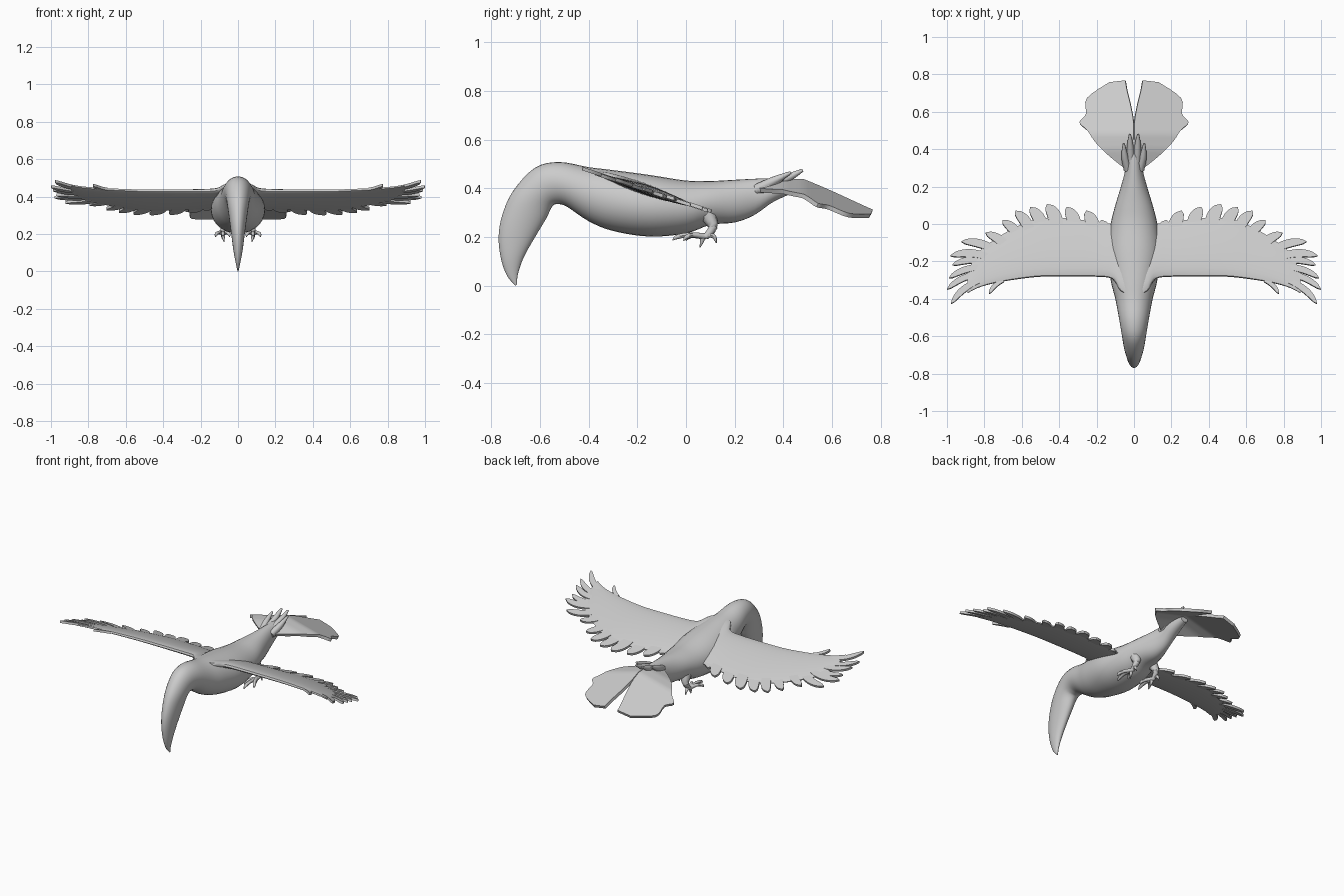
import bpy, math
from mathutils import Vector

if "Cube" in bpy.data.objects:
    bpy.data.objects.remove(bpy.data.objects["Cube"])


def spline(pts, n):
    """Catmull-Rom samples through tuples of any length."""
    out = []
    for i in range(len(pts) - 1):
        p0, p1, p2 = pts[max(i - 1, 0)], pts[i], pts[i + 1]
        p3 = pts[min(i + 2, len(pts) - 1)]
        for k in range(n):
            t = k / n
            out.append(tuple(0.5 * (2 * b + (c - a) * t + (2 * a - 5 * b + 4 * c - d) * t * t
                             + (3 * b - a - 3 * c + d) * t ** 3) for a, b, c, d in zip(p0, p1, p2, p3)))
    return out + [tuple(pts[-1])]


def add_grid(rows, verts, faces, closed=False, caps=False):
    """Skin a list of equal-length point rows."""
    s, n = len(verts), len(rows[0])
    for r in rows:
        verts.extend(r)
    for i in range(len(rows) - 1):
        for j in range(n if closed else n - 1):
            k = (j + 1) % n
            faces.append((s + i * n + j, s + i * n + k, s + (i + 1) * n + k, s + (i + 1) * n + j))
    if caps:
        faces.append(tuple(range(s + n - 1, s - 1, -1)))
        faces.append(tuple(range(s + (len(rows) - 1) * n, s + len(rows) * n)))


def finish(name, verts, faces, mirror=True, thick=0):
    me = bpy.data.meshes.new(name)
    me.from_pydata(verts, [], faces)
    ob = bpy.data.objects.new(name, me)
    bpy.context.collection.objects.link(ob)
    if thick:
        m = ob.modifiers.new("thick", 'SOLIDIFY')
        m.thickness, m.offset = thick, 0
    if mirror:
        m = ob.modifiers.new("mirror", 'MIRROR')
        m.use_mirror_merge = False
    bpy.ops.object.select_all(action='DESELECT')
    ob.select_set(True)
    bpy.context.view_layer.objects.active = ob
    bpy.ops.object.convert(target='MESH')
    bpy.ops.object.mode_set(mode='EDIT')
    bpy.ops.mesh.select_all(action='SELECT')
    bpy.ops.mesh.normals_make_consistent(inside=False)
    bpy.ops.object.mode_set(mode='OBJECT')
    bpy.ops.object.shade_smooth_by_angle(angle=math.radians(45))


def tube(pts, radii, verts, faces, n=8):
    rows = []
    samples = spline([(*p, r) for p, r in zip(pts, radii)], 5)
    for i, p in enumerate(samples):
        a, b = samples[max(i - 1, 0)], samples[min(i + 1, len(samples) - 1)]
        q = (Vector(b[:3]) - Vector(a[:3])).to_track_quat('Z', 'Y')
        rows.append([Vector(p[:3]) + q @ Vector((p[3] * math.cos(k * math.tau / n),
                     p[3] * math.sin(k * math.tau / n), 0)) for k in range(n)])
    add_grid(rows, verts, faces, True, True)


# Body with head and long curved beak: (upper y, z, lower y, z, half width)
sections = [(-.70, 0, -.695, .005, .003), (-.735, .04, -.69, .05, .012), (-.76, .11, -.665, .12, .025),
            (-.77, .20, -.62, .20, .036), (-.755, .29, -.575, .275, .047), (-.71, .39, -.55, .325, .058),
            (-.62, .485, -.53, .335, .068), (-.52, .508, -.49, .325, .08), (-.4, .487, -.4, .265, .1),
            (-.3, .475, -.3, .225, .125), (-.15, .455, -.15, .202, .145), (0, .432, 0, .215, .125),
            (.1, .43, .1, .25, .1), (.2, .435, .2, .26, .07), (.3, .44, .28, .29, .047),
            (.38, .44, .36, .345, .042), (.46, .435, .46, .39, .025)]
rows = []
for uy, uz, ly, lz, w in spline(sections, 4):
    row = []
    for k in range(28):
        a = k * math.tau / 28
        f = (1 + math.cos(a)) / 2
        row.append((w * math.sin(a), ly + (uy - ly) * f, lz + (uz - lz) * f))
    rows.append(row)
v, f = [], []
add_grid(rows, v, f, True, True)
finish("body_and_beak", v, f, mirror=False)


# Wings: sloping aerofoil sections (x, leading y, trailing y, thickness)
def wing_z(y):
    return .43 - .33 * (y + .28)


stations = [(0, -.40, .0, .045), (.07, -.36, .0, .05), (.115, -.295, .0, .05), (.2, -.282, .01, .045),
            (.35, -.28, .03, .042), (.5, -.282, .03, .038), (.62, -.295, -.01, .032),
            (.74, -.315, -.08, .025), (.83, -.34, -.15, .018), (.89, -.37, -.25, .01)]
rows = []
for x, le, te, t in spline(stations, 4):
    row = []
    for k in range(24):
        a = k * math.tau / 24
        c = (1 - math.cos(a)) / 2
        y = le + (te - le) * c
        top = math.sin(a) > 0
        h = t * 1.9 * math.sqrt(c + 1e-9) * (1 - c) ** .8 if 0 < k < 24 else 0
        row.append((x, y, wing_z(y) + (h * .62 + .003 if top else -h * .45 - .003)))
    rows.append(row)
v, f = [], []
add_grid(rows, v, f, True, True)
finish("wings", v, f)


# Flight feathers: (tip x, tip y, direction in degrees, length, half width)
def feather(tip, ang, length, w, zf, verts, faces):
    d = Vector((math.cos(ang), math.sin(ang)))
    side = Vector((-d.y, d.x))
    rows = []
    for i in range(13):
        t = i / 12
        h = w * (.65 + .35 * math.sin(t * 2.2)) * math.sqrt(max(1 - t ** 5, .004))
        mid = Vector(tip) - d * length * (1 - t) + side * (.10 * length * (4 * t * (1 - t) - .2))
        rows.append([(p.x, p.y, zf(p.y)) for p in (mid + side * h * s for s in (-1, 0, 1))])
    add_grid(rows, verts, faces)


plumes = [(.17, .02, 85, .14, .035), (.25, .07, 78, .17, .037), (.355, .09, 75, .17, .037),
          (.46, .105, 72, .18, .038), (.55, .09, 66, .18, .034), (.63, .07, 60, .18, .031),
          (.70, .02, 52, .18, .028), (.79, -.045, 40, .2, .026), (.92, -.09, 20, .24, .023),
          (.98, -.165, 6, .24, .022), (.97, -.215, -3, .2, .018), (.99, -.285, -14, .22, .018),
          (1.0, -.345, -22, .22, .017), (.98, -.422, -36, .22, .018), (.775, -.37, -42, .1, .012)]
v, f = [], []
for i, (x, y, ang, length, w) in enumerate(plumes):
    feather((x, y), math.radians(ang), length, w,
            lambda q, o=.003 * (i % 2): wing_z(q) + o, v, f)
finish("flight_feathers", v, f, thick=.014)

# Split tail fan, drooping away from the centre line
inner = spline([(0, .30), (0, .36), (0, .43), (0, .50), (.003, .56), (.018, .64), (.035, .71), (.045, .765)], 4)
outer = spline([(.035, .29), (.10, .34), (.19, .42), (.25, .50), (.29, .54), (.255, .585),
                (.25, .67), (.13, .755)], 4)
rows = []
for a, b in zip(inner, outer):
    row = []
    for k in range(9):
        t = k / 8
        x, y = a[0] + (b[0] - a[0]) * t, a[1] + (b[1] - a[1]) * t
        ridge = .43 - .40 * max(y - .48, 0) - .25 * max(.40 - y, 0)
        row.append((x, y, ridge - .26 * x))
    rows.append(row)
v, f = [], []
add_grid(rows, v, f)
finish("tail_fan", v, f, thick=.018)

# Tufts over the tail root
v, f = [], []
for x, y, z in ((.022, .48, .475), (.055, .43, .465), (.05, .40, .44)):
    tube([(x * .6, .29, .395), (x * .9, y - .07, z - .035), (x, y, z)], [.022, .018, .006], v, f)
finish("tail_tufts", v, f)

# Legs and clawed toes
v, f = [], []
tube([(.06, .09, .29), (.075, .11, .24), (.08, .08, .20)], [.035, .02, .013], v, f)
for x, y, z in ((.08, -.055, .187), (.12, -.01, .185), (.045, .0, .185), (.085, .125, .175)):
    mx, my = (x + .08) / 2, (y + .07) / 2
    tube([(.08, .075, .203), (mx, my, .208), (x * .9 + .008, y * .85 + .01, .2), (x, y, z)],
         [.013, .01, .009, .002], v, f)
tube([(.08, .07, .203), (.078, .065, .18), (.075, .057, .158)], [.012, .008, .002], v, f)
finish("feet", v, f)
